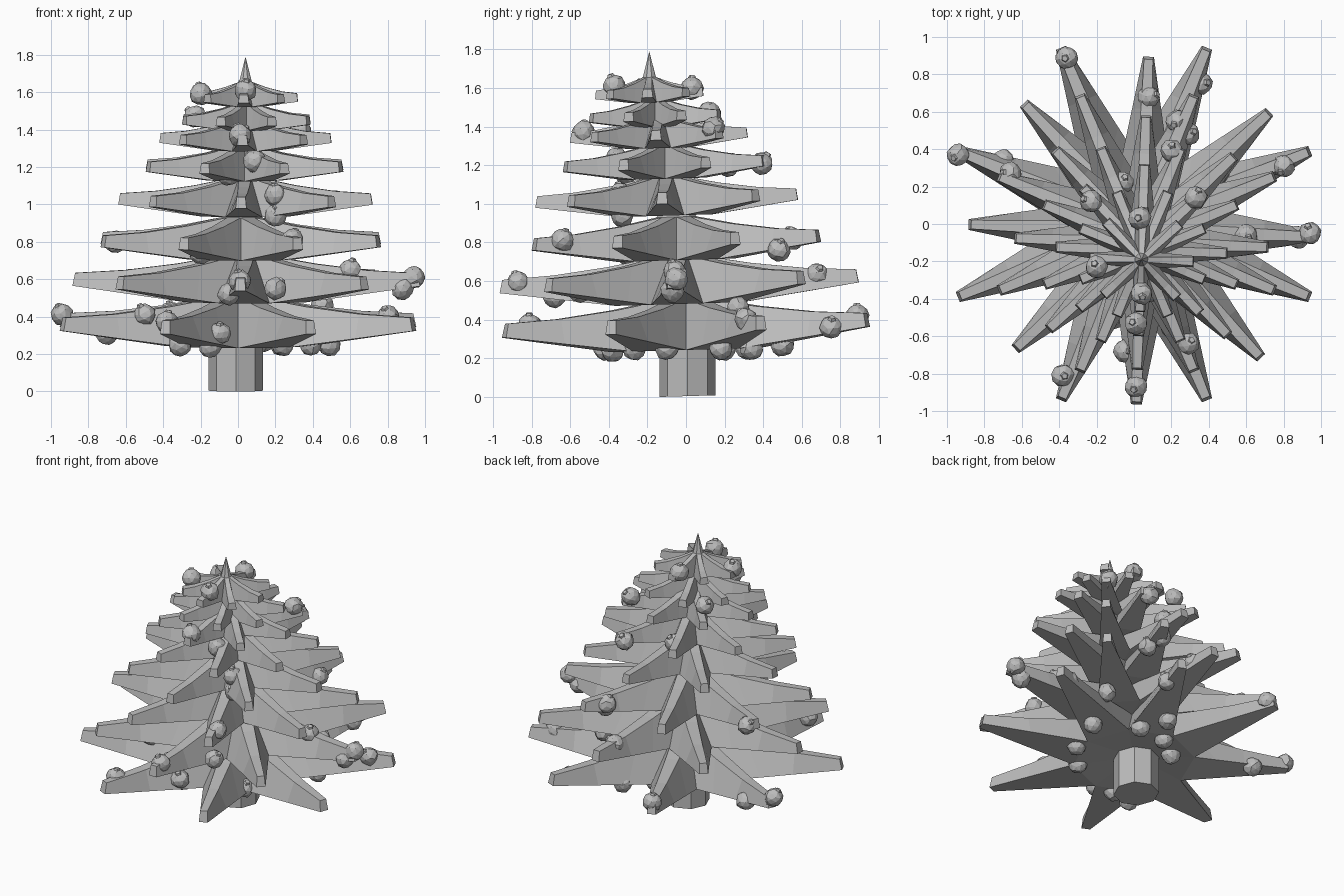
import bpy
import bmesh
import math
import random
from mathutils import Vector, Matrix

random.seed(4)
cube = bpy.data.objects.get("Cube")
if cube:
    bpy.data.objects.remove(cube, do_unlink=True)

grey = bpy.data.materials.new("plain grey")
grey.use_nodes = True
COLOUR = (0.5, 0.5, 0.5, 1)
grey.diffuse_color = COLOUR
grey.node_tree.nodes["Principled BSDF"].inputs["Base Color"].default_value = COLOUR

POINTS = 8
HALF = math.pi / POINTS
LEAN = 0.03


def finish(bm, name, location=(0, 0, 0)):
    """Turn a bmesh into a flat shaded, coloured object."""
    bmesh.ops.remove_doubles(bm, verts=bm.verts, dist=0.0005)
    bmesh.ops.recalc_face_normals(bm, faces=bm.faces)
    mesh = bpy.data.meshes.new(name)
    bm.to_mesh(mesh)
    bm.free()
    mesh.materials.append(grey)
    obj = bpy.data.objects.new(name, mesh)
    obj.location = location
    bpy.context.collection.objects.link(obj)
    return obj


def branch_section(radius, low, high):
    """Four corners across a branch: bottom pair, then top pair."""
    valley, crown = 0.35, 0.12
    edge = (low - valley) / (1 - valley)
    low_half = 0.029 * edge + radius * valley * math.tan(HALF) * (1 - edge)
    inner = (high - crown) / (1 - crown)
    high_half = 0.023 * inner + radius * crown * math.tan(HALF) * (1 - inner)
    low_z = -0.09 * radius * (1 - edge)
    tip_z = 0.034 + 0.037 * radius
    crown_z = 0.08 + 0.09 * radius
    high_z = tip_z + (crown_z - tip_z) * (1 - inner) ** 1.7
    return [Vector((low * radius, -low_half, low_z)),
            Vector((low * radius, low_half, low_z)),
            Vector((high * radius, high_half, high_z)),
            Vector((high * radius, -high_half, high_z))]


def make_tier(name, centre, radius, turn, peak):
    """Star of tapering branches, closed by a peak and a shallow underside."""
    bm = bmesh.new()
    stations = [(1, 0.985), (0.7, 0.7), (0.5, 0.4), (0.35, 0.12)]
    apex = Vector((0, 0, peak))
    under = Vector((0, 0, -0.06 * radius))
    for i in range(POINTS):
        spin = Matrix.Rotation(turn + i * HALF * 2, 3, "Z")

        def face(*points):
            bm.faces.new([bm.verts.new(spin @ p) for p in points])

        rings = [branch_section(radius, *s) for s in stations]
        face(*rings[0])
        for outer, inner in zip(rings, rings[1:]):
            for k in range(4):
                n = (k + 1) % 4
                face(outer[k], outer[n], inner[n], inner[k])
        base = rings[-1]
        face(base[3], base[2], apex)
        face(base[1], base[0], under)
    for v in bm.verts:
        v.co.z += LEAN * v.co.y
    return finish(bm, name, centre)


# Tiers: centre x, centre y, tip height, radius
tiers = [(0, 0, .335, 1.02), (.045, -.035, .565, .93), (.015, -.05, .78, .8),
         (.04, -.1, 1.0, .68), (.035, -.11, 1.18, .56), (.04, -.14, 1.33, .46),
         (.045, -.16, 1.43, .36), (.04, -.19, 1.55, .28)]
for i, (x, y, z, radius) in enumerate(tiers):
    top = i == len(tiers) - 1
    peak = 0.24 if top else 0.2 + 0.09 * radius
    make_tier(f"branch_tier_{i + 1}", (x, y, z), radius,
              -0.035 if i % 2 else HALF, peak)

# Trunk
bm = bmesh.new()
bmesh.ops.create_cone(bm, cap_ends=True, segments=8, radius1=0.145,
                      radius2=0.145, depth=0.32)
for v in bm.verts:
    v.co.z += 0.16
    if v.co.z < 0.1:
        v.co.z += LEAN * (v.co.y + 0.145)
finish(bm, "trunk", (-0.012, 0.008, 0))


def make_bauble(name, location):
    """Irregular faceted ball with a low stubby hanger."""
    bm = bmesh.new()
    bmesh.ops.create_icosphere(bm, subdivisions=2, radius=0.061)
    for v in bm.verts:
        v.co *= random.uniform(0.93, 1.06)
    hanger = Matrix.Translation((0, 0, 0.056))
    bmesh.ops.create_cone(bm, cap_ends=True, segments=5, radius1=0.026,
                          radius2=0.016, depth=0.02, matrix=hanger)
    ball = finish(bm, name, location)
    ball.rotation_euler = [random.uniform(-0.7, 0.7) for _ in range(3)]


# Baubles on the branches, then those hanging beneath the lowest tier
on_branches = [
    (-.36, .89, .42), (-.94, .37, .41), (.36, .75, .36), (.08, .68, .63),
    (.8, .31, .4), (.94, -.05, .61), (.88, -.07, .55), (-.66, .27, .8),
    (-.7, .34, .31), (.23, .55, .82), (.29, .48, .76), (.33, .14, 1.39),
    (-.23, .12, 1.47), (-.06, .22, 1.2), (.2, .39, 1.21), (-.2, -.23, 1.59),
    (.04, -.37, 1.61), (.03, .03, 1.6), (.01, -.53, 1.37), (.29, -.64, .81),
    (.01, -.87, .59), (-.38, -.81, .37), (-.05, -.68, .52), (-.5, -.25, .41),
    (.2, -.34, 1.05), (.2, -.33, .94), (.09, -.36, 1.23), (-.05, -.31, 1.16),
    (.2, -.55, .55), (-.2, -.3, .74), (.6, -.06, .65), (.45, .27, .46)]
beneath = [
    (-.31, -.42, .25), (.24, -.27, .25), (.49, .18, .25), (.14, .5, .27),
    (-.14, .2, .25), (.02, .32, .25), (-.1, -.5, .31), (.39, -.1, .25),
    (.23, .34, .25), (-.15, -.38, .24)]
for i, spot in enumerate(on_branches + beneath):
    make_bauble(f"bauble_{i + 1}", spot)
